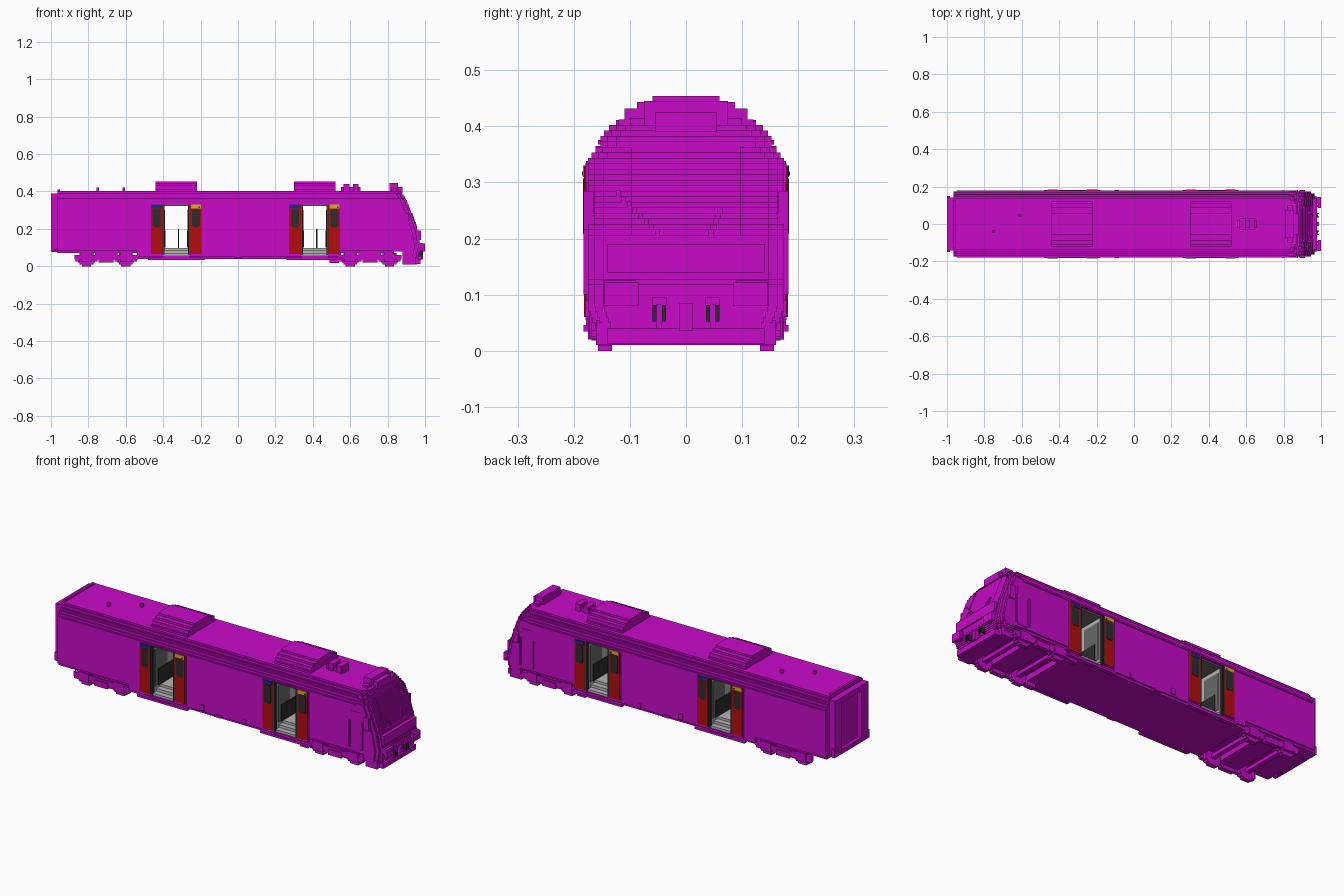
import bpy, bmesh, math

if "Cube" in bpy.data.objects:
    bpy.data.objects.remove(bpy.data.objects["Cube"], do_unlink=True)


def material(name, r, g, b):
    m = bpy.data.materials.new(name)
    m.use_nodes = True
    m.diffuse_color = (r, g, b, 1)
    m.node_tree.nodes["Principled BSDF"].inputs["Base Color"].default_value = (r, g, b, 1)
    return m


magenta = material("magenta", .58, .003, .58)
red = material("red", .45, .004, .004)
dark = material("dark grey", .025, .025, .028)
light = material("light grey", .45, .45, .45)
mid = material("mid grey", .14, .14, .14)
yellow = material("yellow", .7, .45, .01)
blue = material("navy blue", .008, .025, .2)


def finish(name, bm, mat):
    bmesh.ops.recalc_face_normals(bm, faces=bm.faces)
    me = bpy.data.meshes.new(name)
    bm.to_mesh(me)
    bm.free()
    me.materials.append(mat)
    ob = bpy.data.objects.new(name, me)
    bpy.context.scene.collection.objects.link(ob)
    return ob


def boxes(name, mat, *bounds):
    """One object from boxes given as (x0, x1, y0, y1, z0, z1)."""
    bm = bmesh.new()
    for x0, x1, y0, y1, z0, z1 in bounds:
        verts = bmesh.ops.create_cube(bm, size=1)["verts"]
        for v in verts:
            v.co = (x1 if v.co.x > 0 else x0, y1 if v.co.y > 0 else y0, z1 if v.co.z > 0 else z0)
    return finish(name, bm, mat)


def both(*bounds):
    """Add the mirrored twin across y = 0 to each box."""
    return [b for x0, x1, y0, y1, z0, z1 in bounds
            for b in ((x0, x1, y0, y1, z0, z1), (x0, x1, -y1, -y0, z0, z1))]


def extrude(name, mat, half, x0, x1):
    """Extrude a symmetric (y, z) half profile along x."""
    pts = half + [(-y, z) for y, z in reversed(half)]
    bm = bmesh.new()
    face = bm.faces.new([bm.verts.new((x0, y, z)) for y, z in pts])
    ext = bmesh.ops.extrude_face_region(bm, geom=[face])["geom"]
    for v in ext:
        if isinstance(v, bmesh.types.BMVert):
            v.co.x = x1
    return finish(name, bm, mat)


def stairs(levels):
    """Stepped half profile from (half width, upper z) levels."""
    pts, z = [], levels[0][1]
    for w, top in levels[1:]:
        pts += [(w, z), (w, top)]
        z = top
    return pts


shoulder = [(.175, .34), (.168, .352), (.161, .365), (.152, .38), (.146, .392), (.137, .402)]


def hull(name, x0, x1, bottom):
    sides = [(.166, bottom + .012)] if bottom < .3 else []
    extrude(name, magenta, stairs([(0, bottom)] + sides + shoulder), x0, x1)


# Body shell between the doorways
hull("rear_body", -.965, -.54, .07)
hull("rear_body_low", -.54, -.40, .04)
hull("middle_body", -.26, .34, .04)
hull("front_body_low", .48, .54, .04)
hull("front_body", .54, .83, .07)

# Doorways: roof bridge, sill, vestibule and sliding leaves
for tag, cx in (("rear", -.33), ("front", .41)):
    a, b = cx - .07, cx + .07
    hull(tag + "_door_header", a, b, .33)
    boxes(tag + "_door_sill", magenta, (a, b, -.175, .175, .04, .058))
    boxes(tag + "_vestibule_floor", light, (a, b, -.17, .17, .058, .07), (a, b, -.14, .14, .07, .085),
          (a, b, -.11, .11, .085, .098))
    boxes(tag + "_vestibule_walls", light, (a, a + .006, -.168, .168, .058, .33),
          (b - .006, b, -.168, .168, .058, .33))
    boxes(tag + "_vestibule_ceiling", mid, (a, b, -.168, .168, .322, .33))
    boxes(tag + "_wall_panels", mid, *both((a + .006, a + .009, .05, .15, .1, .3),
                                           (b - .009, b - .006, .05, .15, .1, .3)))
    boxes(tag + "_stair_openings", dark, (a + .009, a + .012, -.13, .13, .1, .19),
          (b - .012, b - .009, -.13, .13, .1, .19))
    boxes(tag + "_grab_poles", dark, *both((cx + .008, cx + .014, .06, .067, .098, .2)))
    boxes(tag + "_door_posts", dark, *both((a - .002, a + .008, .16, .178, .06, .33),
                                           (b - .008, b + .002, .16, .178, .06, .33)))
    for side in (-1, 1):
        def slab(name, mat, x, w, z0, z1, out):
            y0, y1 = sorted((side * .17, side * out))
            boxes(tag + "_" + name, mat, (x - w, x + w, y0, y1, z0, z1))
        for k in (-1, 1):
            x = cx + k * .105
            slab("door_surround", magenta, x, .036, .06, .335, .179)
            slab("door_leaf", red, x, .031, .066, .33, .182)
            slab("door_edge", dark, x - k * .032, .003, .066, .33, .182)
            slab("door_window", dark, x, .021, .215, .3, .184)
            slab("door_window_rounding", dark, x, .015, .208, .307, .184)
            # The leaf on the viewer's left carries yellow, the other blue
            if k == side:
                slab("door_blue_sign", blue, x, .027, .31, .33, .184)
            else:
                slab("door_yellow_sign", yellow, x, .027, .31, .33, .184)
                slab("door_blue_mark", blue, x + .018, .005, .312, .32, .185)

# Roof equipment
pod = stairs([(0, .40), (.12, .412), (.11, .432), (.087, .443), (.06, .454)])
for x in (-.33, .41):
    extrude("roof_unit", magenta, pod, x - .11, x + .11)
boxes("roof_aerial_base", magenta, (.55, .655, -.022, .022, .4, .425), (.565, .595, -.033, .033, .4, .44),
      (.615, .645, -.033, .033, .4, .44))
boxes("roof_stubs", magenta, (-.757, -.743, -.047, -.033, .4, .42), (-.617, -.603, .038, .052, .4, .42))
boxes("roof_end_lip", magenta, (-.965, -.952, -.125, .125, .4, .411))
boxes("cab_roof_lamp_box", magenta, (.81, .855, -.075, .075, .4, .445), (.855, .88, -.055, .055, .39, .425),
      (.82, .85, -.1, .1, .4, .415))

# Cab nose: stepped layers that follow the raked front
rake = [(.01, .955), (.05, .965), (.11, .978), (.13, .972), (.2, .958), (.3, .922), (.36, .898), (.402, .865)]


def nose_x(z):
    for (z0, xa), (z1, xb) in zip(rake, rake[1:]):
        if z <= z1:
            return xa + (xb - xa) * (z - z0) / (z1 - z0)
    return rake[-1][1]


def roof_width(z):
    return next((w for w, top in shoulder if z < top), .137)


layers, pillars = [], []
step = .0098
for i in range(40):
    z = .01 + i * step
    x, w = nose_x(z + step / 2), roof_width(z + step / 2)
    if z < .07:
        w = .15 + .025 * (z - .01) / .06
    start = .88 if z < .075 else .83
    layers += [(start, x - .03, -w, w, z, z + step), (x - .03, x - .012, -w + .012, w - .012, z, z + step)]
    glass = .2 < z < .36
    layers.append((x - .012, x - .006 if glass else x, -w + .028, w - .028, z, z + step))
    if glass:
        pillars += both((x - .012, x, .097, w - .028, z, z + step))
boxes("cab_nose", magenta, *layers)
boxes("windscreen_pillars", magenta, *pillars)

# Wipers run down each half of the windscreen
wipers = []
for i in range(8):
    z = .205 + i * .01
    x = nose_x(z)
    wipers += [(x - .014, x + .002, -.055 - i * .01, -.047 - i * .01, z, z + .011)]
    if i < 5:
        wipers += [(x - .014, x + .002, .04 + i * .004, .05 + i * .004, z, z + .011)]
boxes("wipers", magenta, *wipers)

# Front panel, lamps, buffers, couplings and plough
boxes("front_panel", magenta, (.955, .979, -.14, .14, .14, .19))
boxes("head_lamps", magenta, *both((.96, .986, .09, .145, .098, .125)))
boxes("front_buffers", magenta, *both((.95, .985, .1, .125, .085, .115), (.983, 1, .085, .145, .08, .122)))
boxes("coupler", magenta, (.95, .99, -.012, .012, .035, .085))
boxes("brake_hoses", dark, *both((.96, .99, .036, .043, .052, .082), (.96, .99, .053, .06, .052, .082)))
boxes("hose_brackets", magenta, *both((.96, .985, .035, .06, .082, .096), (.96, .982, .043, .053, .04, .082)))
boxes("plough", magenta, (.94, .975, -.14, .14, .012, .04), *both((.88, .95, .135, .16, .01, .055)))

# Cab side doors, handrails and mirrors
boxes("cab_side_door", magenta, *both((.805, .865, .17, .178, .09, .3)))
boxes("cab_handrails", magenta, *both((.793, .8, .17, .183, .1, .25), (.87, .877, .17, .183, .1, .25)))
boxes("mirrors", magenta, *both((.885, .915, .165, .183, .215, .285)))

# Rear gangway portal and buffers
boxes("gangway_frame", magenta, *both((-1, -.965, .085, .143, .09, .375)), (-1, -.965, -.143, .143, .36, .388),
      (-.975, -.965, -.085, .085, .09, .36), (-.995, -.965, -.085, .085, .075, .1))
boxes("rear_buffers", magenta, *both((-.985, -.95, .1, .125, .085, .115), (-1, -.983, .085, .15, .08, .125)))

# Bogies with frames, axles and wheels
for cx in (-.705, .705):
    boxes("bogie_frame", magenta, (cx - .06, cx + .06, -.16, .16, .04, .072),
          *both((cx - .17, cx + .17, .15, .168, .035, .06), (cx - .04, cx + .04, .15, .175, .02, .05)))
    for dx in (-.105, .105):
        x = cx + dx
        boxes("axle", magenta, (x - .012, x + .012, -.14, .14, .035, .055))
        boxes("axle_box", magenta, *both((x - .03, x + .03, .155, .172, .022, .07),
                                         (x - .06, x - .035, .15, .168, .025, .06),
                                         (x + .035, x + .06, .15, .168, .025, .06)))
        boxes("wheel", magenta, *both((x - .025, x + .025, .132, .157, 0, .08),
                                      (x - .037, x + .037, .132, .157, .009, .07),
                                      (x - .045, x + .045, .132, .157, .02, .06)))

# Skirt edge, door steps and small fittings
boxes("door_steps", magenta, *both((-.48, -.18, .16, .183, .034, .046), (.26, .56, .16, .183, .034, .046)))
boxes("guard_iron", magenta, *both((.49, .54, .14, .168, .018, .04)))
boxes("skirt_fittings", magenta, *both((-.105, -.08, .165, .182, .06, .09), (.15, .17, .165, .179, .055, .08),
                                       (-.02, .02, .165, .178, .045, .06)))
# Thin rain strips along the upper sides
boxes("rain_strips", magenta, *both((-.95, .83, .17, .178, .332, .338), (-.95, .83, .14, .157, .368, .376)))
